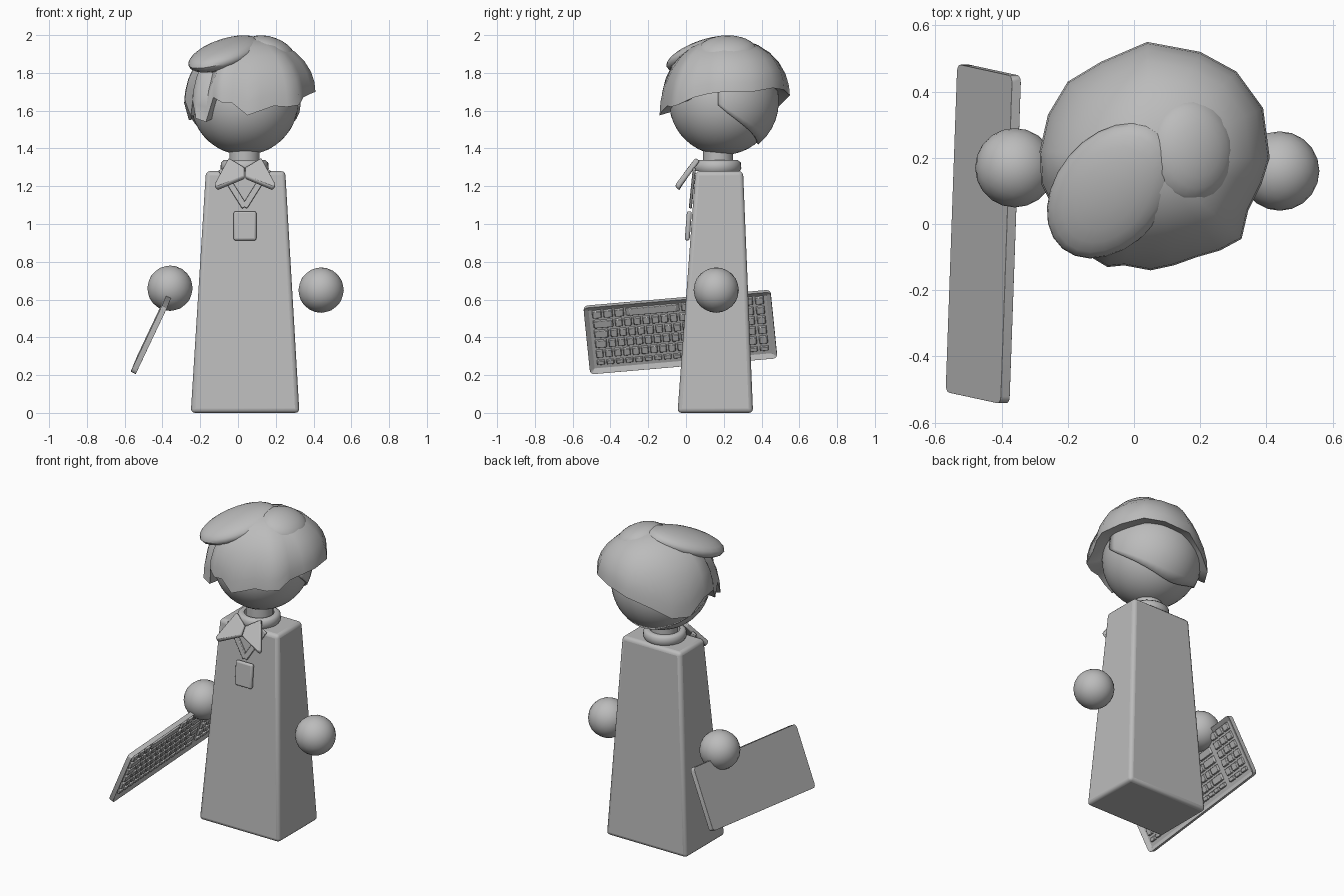
import bpy, bmesh, math
from mathutils import Vector, Matrix

if "Cube" in bpy.data.objects:
    bpy.data.objects.remove(bpy.data.objects["Cube"])

grey = bpy.data.materials.new("plain_grey")
grey.diffuse_color = (0.5, 0.5, 0.5, 1)
grey.use_nodes = True
grey.node_tree.nodes["Principled BSDF"].inputs["Base Color"].default_value = grey.diffuse_color


def finish(name, bm, bevel=0, segments=2, angle=40):
    """Turn a bmesh into a named, optionally bevelled, smooth-shaded object."""
    bmesh.ops.recalc_face_normals(bm, faces=bm.faces)
    me = bpy.data.meshes.new(name)
    bm.to_mesh(me)
    bm.free()
    me.materials.append(grey)
    ob = bpy.data.objects.new(name, me)
    bpy.context.collection.objects.link(ob)
    if bevel:
        m = ob.modifiers.new("bevel", 'BEVEL')
        m.width, m.segments = bevel, segments
    bpy.ops.object.select_all(action='DESELECT')
    ob.select_set(True)
    bpy.context.view_layer.objects.active = ob
    bpy.ops.object.shade_smooth_by_angle(angle=math.radians(angle))
    return ob


def add_box(bm, center, size, taper=1.0):
    """Box whose +z face is scaled by taper."""
    verts = bmesh.ops.create_cube(bm, size=1)["verts"]
    for v in verts:
        k = taper if v.co.z > 0 else 1
        v.co = Vector((v.co.x * size[0] * k, v.co.y * size[1] * k, v.co.z * size[2])) + Vector(center)
    return verts


def ball(name, center, radius, sub):
    bm = bmesh.new()
    bmesh.ops.create_icosphere(bm, subdivisions=sub, radius=radius, matrix=Matrix.Translation(center))
    return finish(name, bm, angle=60)


def loft(name, rings, cap_ends=True, angle=50):
    """Skin a list of equally long closed rings."""
    bm = bmesh.new()
    vs = [[bm.verts.new(p) for p in r] for r in rings]
    n = len(rings[0])
    for a, b in zip(vs, vs[1:]):
        for i in range(n):
            bm.faces.new((a[i], a[(i + 1) % n], b[(i + 1) % n], b[i]))
    if cap_ends:
        bm.faces.new(vs[0])
        bm.faces.new(vs[-1])
    return finish(name, bm, angle=angle)


# body: tapered block
bm = bmesh.new()
corners = []
for x0, x1, y0, y1, z in ((-0.25, 0.325, -0.045, 0.355, 0), (-0.17, 0.25, 0.05, 0.302, 1.28)):
    corners += [bm.verts.new(p) for p in ((x0, y0, z), (x1, y0, z), (x1, y1, z), (x0, y1, z))]
bm.faces.new(corners[:4])
bm.faces.new(corners[4:])
for i in range(4):
    j = (i + 1) % 4
    bm.faces.new((corners[i], corners[j], corners[j + 4], corners[i + 4]))
finish("body", bm, 0.022, 3)

# head, neck, hands
HEAD = Vector((0.035, 0.195, 1.65))
ball("head", HEAD, 0.285, 4)
bm = bmesh.new()
bmesh.ops.create_cone(bm, cap_ends=True, segments=32, radius1=0.08, radius2=0.08, depth=0.2,
                      matrix=Matrix.Translation((0.035, 0.17, 1.32)))
finish("neck", bm)
ball("hand_left", (-0.36, 0.17, 0.66), 0.12, 3)
ball("hand_right", (0.44, 0.16, 0.65), 0.12, 3)

# collar band around the neck
band = [(0.085, 1.28), (0.12, 1.28), (0.128, 1.295), (0.125, 1.325), (0.11, 1.338), (0.088, 1.335), (0.085, 1.28)]
loft("collar_band", [[(0.035 + r * math.cos(a), 0.165 + r * math.sin(a), z)
                      for a in (math.tau * i / 32 for i in range(32))] for r, z in band], False)

# collar flaps, mirrored about the neck line
flap = [(-0.05, 0.075, 1.335), (-0.125, -0.035, 1.195), (-0.11, -0.035, 1.175),
        (0.035, 0.0, 1.235), (0.035, 0.035, 1.285)]
for side, name in ((1, "collar_flap_left"), (-1, "collar_flap_right")):
    bm = bmesh.new()
    pts = [Vector((0.037 + side * (x - 0.037), y, z)) for x, y, z in flap]
    off = Vector((0, -0.022, 0.018))
    front = [bm.verts.new(p + off) for p in pts]
    back = [bm.verts.new(p) for p in pts]
    bm.faces.new(front)
    bm.faces.new(back)
    for i in range(5):
        j = (i + 1) % 5
        bm.faces.new((front[i], front[j], back[j], back[i]))
    finish(name, bm, 0.008)

# lanyard straps and badge
for side, name in ((1, "lanyard_left"), (-1, "lanyard_right")):
    a = Vector((0.035 - side * 0.125, 0.045, 1.29))
    b = Vector((0.035, 0.022, 1.09))
    bm = bmesh.new()
    add_box(bm, (0, 0, 0), (0.032, 0.016, (a - b).length))
    rot = Matrix.Rotation(math.atan2(a.x - b.x, a.z - b.z), 4, 'Y')
    tilt = Matrix.Rotation(-0.1, 4, 'X')
    bm.transform(Matrix.Translation((a + b) / 2) @ tilt @ rot)
    finish(name, bm, 0.004)
bm = bmesh.new()
add_box(bm, (0, 0, 0), (0.12, 0.026, 0.155))
bm.transform(Matrix.Translation((0.037, 0.012, 0.99)) @ Matrix.Rotation(-0.08, 4, 'X'))
finish("badge", bm, 0.011, 3)

# hair cap: jagged hem swept up to the crown, with a closed underside
hem = [(0.41, 0.2, 1.7), (0.39, 0.35, 1.7), (0.31, 0.46, 1.72), (0.2, 0.52, 1.71), (0.04, 0.55, 1.68),
       (-0.1, 0.49, 1.62), (-0.2, 0.43, 1.56), (-0.26, 0.33, 1.55), (-0.285, 0.22, 1.64),
       (-0.28, 0.12, 1.65), (-0.25, 0.06, 1.57), (-0.24, 0.02, 1.65), (-0.225, -0.03, 1.56),
       (-0.17, -0.045, 1.54), (-0.13, -0.1, 1.67), (-0.08, -0.13, 1.64), (-0.03, -0.125, 1.64),
       (0.05, -0.14, 1.575), (0.12, -0.125, 1.6), (0.19, -0.1, 1.625), (0.26, -0.08, 1.62),
       (0.325, -0.045, 1.63), (0.345, 0.04, 1.67), (0.385, 0.12, 1.69)]
CROWN = Vector((0.05, 0.2, 1.985))
rings = []
for k in (0.6, 0.85):                      # underside, tucked into the head
    rings.append([(HEAD.x + (x - HEAD.x) * k, HEAD.y + (y - HEAD.y) * k, z + 0.1 * (1 - k)) for x, y, z in hem])
for deg in (0, 10, 22, 35, 48, 61, 73, 83, 88):
    s, h = math.cos(math.radians(deg)) ** 0.9, math.sin(math.radians(deg))
    rings.append([(CROWN.x + (x - CROWN.x) * s, CROWN.y + (y - CROWN.y) * s, z + (CROWN.z - z) * h)
                  for x, y, z in hem])
loft("hair_cap", rings)


def lump(name, center, radii, euler):
    bm = bmesh.new()
    bmesh.ops.create_uvsphere(bm, u_segments=24, v_segments=12, radius=1)
    rot = Matrix.Rotation(euler[2], 4, 'Z') @ Matrix.Rotation(euler[1], 4, 'Y') @ Matrix.Rotation(euler[0], 4, 'X')
    bm.transform(Matrix.Translation(center) @ rot @ Matrix.Diagonal((*radii, 1)))
    finish(name, bm)


# swept fringe and crown tuft
lump("hair_fringe", (-0.07, 0.1, 1.9), (0.24, 0.165, 0.068), (0, -0.32, math.radians(50)))
lump("hair_tuft", (0.17, 0.22, 1.91), (0.14, 0.16, 0.08), (0, 0.35, 0))

# nape hair: shell hugging the back of the head, with a slanting lower edge
steps, rows = 24, 8
bm = bmesh.new()
grid = []
for i in range(steps + 1):
    t = i / steps
    a = math.radians(-5 + 215 * t)
    low = 1.63 - 0.21 * math.sin(math.pi * min(1, t * 1.05) ** 0.9)
    col = []
    for j in range(rows + 1):
        z = low + (1.76 - low) * j / rows
        r = math.sqrt(0.297 ** 2 - (z - HEAD.z) ** 2)
        col.append(bm.verts.new((HEAD.x + r * math.cos(a), HEAD.y + r * math.sin(a), z)))
    grid.append(col)
for c, d in zip(grid, grid[1:]):
    for j in range(rows):
        bm.faces.new((c[j], d[j], d[j + 1], c[j + 1]))
nape = finish("hair_nape", bm)
nape.modifiers.new("thickness", 'SOLIDIFY').thickness = 0.02

# keyboard frame: long axis, short axis, key-side normal
U = Vector((0.035, 0.99, 0.085)).normalized()
V = Vector((0.18, -0.05, 0.38))
V = (V - U * V.dot(U)).normalized()
N = U.cross(V)
place = Matrix.Translation((-0.455, -0.03, 0.428)) @ Matrix((U, V, N)).transposed().to_4x4()

# keyboard case with a sunken tray
bm = bmesh.new()
add_box(bm, (0, 0, 0), (0.995, 0.39, 0.03))
verticals = [e for e in bm.edges if abs(e.verts[0].co.z - e.verts[1].co.z) > 0.01]
bmesh.ops.bevel(bm, geom=verticals, offset=0.022, segments=3, affect='EDGES', profile=0.5)
top = max(bm.faces, key=lambda f: f.calc_center_median().z)
bmesh.ops.inset_region(bm, faces=[top], thickness=0.026)
for v in top.verts:
    v.co.z -= 0.016
bm.transform(place)
finish("keyboard_case", bm, 0.003, 2, 30)

# keys: rows of relative widths filling the main block, then the side columns
main_rows = [(0.158, 0.045, (1.2, 1.2, 1.2, 6, 1.2, 1.2, 1.2, 1.4)),
             (0.096, 0.045, (2.4,) + (1,) * 10 + (2.4,)),
             (0.034, 0.045, (1.8,) + (1,) * 11 + (2.2,)),
             (-0.028, 0.045, (1.5,) + (1,) * 12 + (1.5,)),
             (-0.09, 0.045, (1,) * 13 + (2,)),
             (-0.145, 0.025, (1,) * 13 + (1.2,))]
bm = bmesh.new()
for v, h, widths in main_rows:
    v *= 0.93
    u, unit = -0.46, 0.72 / sum(widths)
    for w in widths:
        add_box(bm, (u + w * unit / 2, v, 0.006), (w * unit - 0.009, h, 0.016), 0.86)
        u += w * unit
    for c in range(3):
        add_box(bm, (0.318 + 0.058 * c, v, 0.006), (0.046, h, 0.016), 0.86)
bm.transform(place)
finish("keyboard_keys", bm, 0.002, 1, 30)
